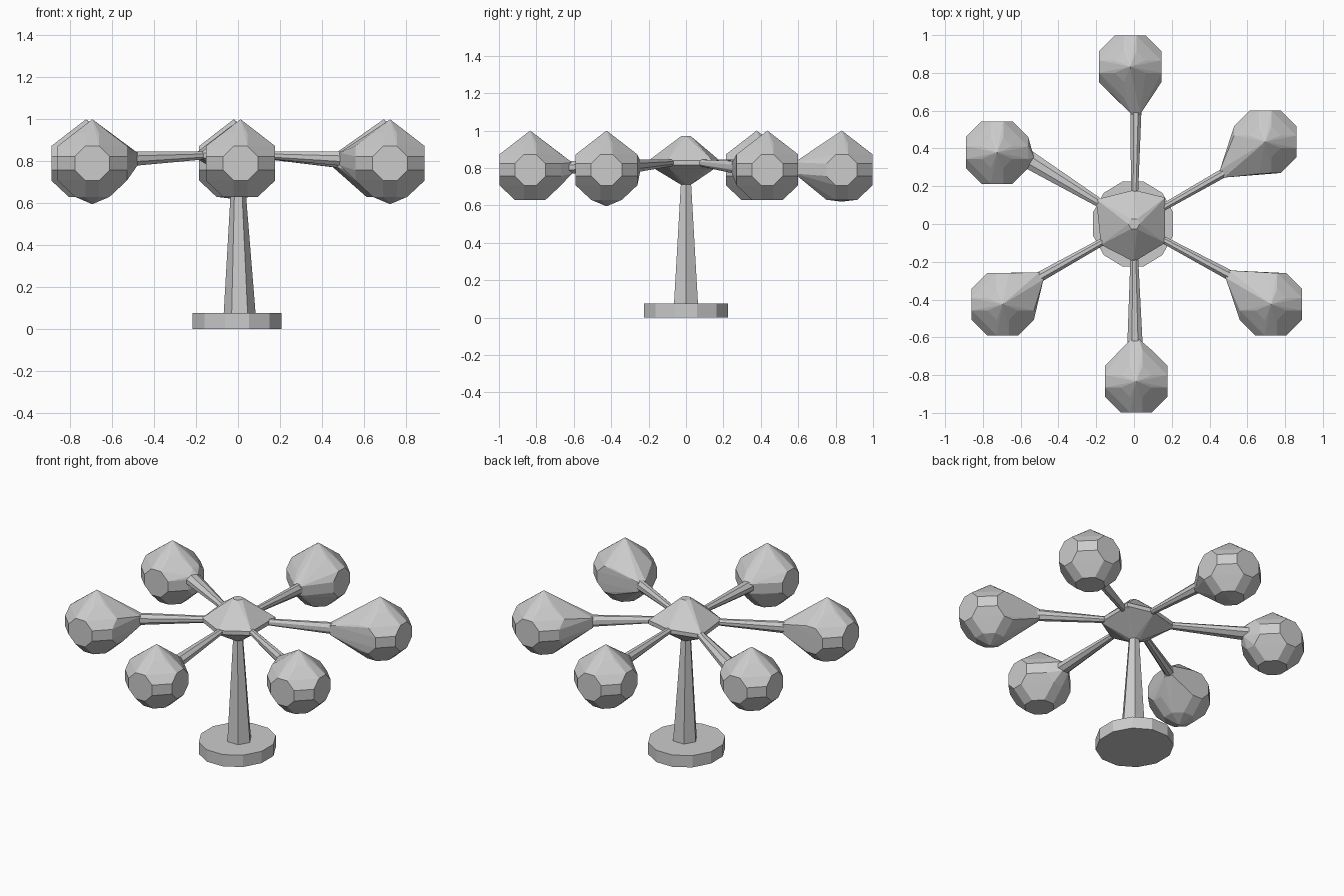
import bpy, bmesh
from itertools import permutations, product
from math import cos, sin, pi
from mathutils import Vector

if "Cube" in bpy.data.objects:
    bpy.data.objects.remove(bpy.data.objects["Cube"])


def hull(name, points):
    """Faceted solid wrapped tightly round a set of points."""
    bm = bmesh.new()
    for p in points:
        bm.verts.new(p)
    res = bmesh.ops.convex_hull(bm, input=bm.verts[:])
    loose = list({g for g in res["geom_interior"] + res["geom_unused"]
                  if isinstance(g, bmesh.types.BMVert)})
    bmesh.ops.delete(bm, geom=loose, context='VERTS')
    bmesh.ops.dissolve_limit(bm, angle_limit=0.02, verts=bm.verts[:], edges=bm.edges[:])
    bmesh.ops.recalc_face_normals(bm, faces=bm.faces[:])
    me = bpy.data.meshes.new(name)
    bm.to_mesh(me)
    bm.free()
    ob = bpy.data.objects.new(name, me)
    bpy.context.collection.objects.link(ob)
    return ob


def ring(cx, cy, z, rx, ry, n, turn=0.0):
    return [(cx + rx * cos(turn + 2 * pi * i / n), cy + ry * sin(turn + 2 * pi * i / n), z)
            for i in range(n)]


# round foot and tapered post
hull("base", ring(-0.005, 0, 0, 0.22, 0.232, 12, pi / 12) +
     ring(-0.005, 0, 0.075, 0.22, 0.232, 12, pi / 12))
hull("post", ring(0.008, 0, 0.06, 0.077, 0.075, 6) + ring(0, 0, 0.74, 0.03, 0.03, 6))

# six-sided hub, pointed above and below
rim = [(-0.2, 0.13), (0, 0.18), (0.165, 0.14), (0.165, -0.1), (0, -0.2), (-0.175, -0.11)]
hull("hub", [(x, y, z) for x, y in rim for z in (0.815, 0.84)] +
     ring(0, 0, 0.97, 0.03, 0.03, 6) + ring(0, 0, 0.71, 0.03, 0.03, 6))


def arm(i, tip, z_tip, half_w, half_h):
    """Thin bar widening from the hub to the bulb."""
    end = Vector((*tip, z_tip))
    d = Vector((tip[0], tip[1], 0)).normalized()
    side = Vector((-d.y, d.x, 0))
    pts = []
    for c, w, h in ((d * 0.12 + Vector((0, 0, 0.83)), 0.018, 0.016),
                    (end + d * 0.06, half_w, half_h)):
        for a, b in ((1, 0.4), (1, -0.4), (0.4, 1), (0.4, -1),
                     (-1, 0.4), (-1, -0.4), (-0.4, 1), (-0.4, -1)):
            pts.append(c + side * (a * w) + Vector((0, 0, b * h)))
    hull(f"arm_{i}", pts)


def bulb(i, centre, tip, z_tip, bottom):
    """Faceted ball with a peaked top and a nose towards the hub."""
    c = Vector((*centre, 0.79))
    pts = []
    for p in set(permutations((0.2, 0.5, 1.0))):
        for s in product((1, -1), repeat=3):
            v = Vector([a * b * 0.165 for a, b in zip(p, s)])
            v.z = max(-0.16, min(0.142, v.z))
            pts.append(c + v)
    pts.append((centre[0], centre[1], 1.0))
    pts.append((centre[0], centre[1], bottom))
    d = Vector(tip).normalized()
    for a, b in ((1, 1), (1, -1), (-1, 1), (-1, -1)):
        pts.append((tip[0] - d.y * a * 0.022, tip[1] + d.x * a * 0.022, z_tip + b * 0.03))
    hull(f"bulb_{i}", pts)


# bulb centre, nose position, nose height, lowest point, arm half width
spokes = [
    ((-0.02, 0.833), (0.01, 0.58), 0.80, 0.62, 0.03),
    ((0.695, 0.435), (0.465, 0.265), 0.80, 0.63, 0.025),
    ((0.725, -0.425), (0.495, -0.265), 0.81, 0.595, 0.028),
    ((0.012, -0.833), (0.005, -0.61), 0.80, 0.63, 0.042),
    ((-0.695, -0.425), (-0.49, -0.275), 0.81, 0.595, 0.028),
    ((-0.725, 0.378), (-0.54, 0.33), 0.81, 0.63, 0.05),
]
for i, (centre, tip, z_tip, bottom, w) in enumerate(spokes, 1):
    bulb(i, centre, tip, z_tip, bottom)
    arm(i, tip, z_tip, w, 0.036)
